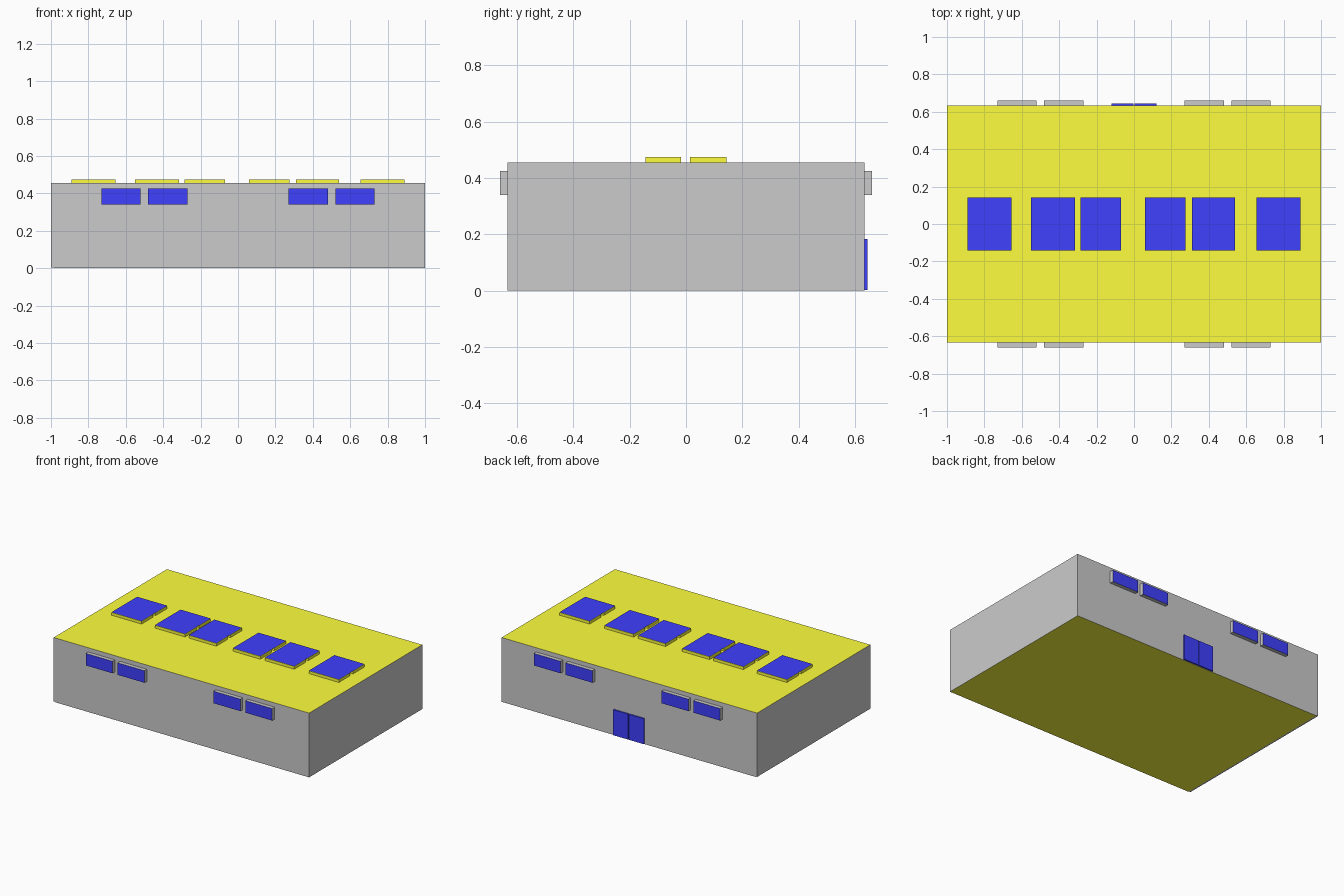
import bpy, bmesh
from mathutils import Vector

if "Cube" in bpy.data.objects:
    bpy.data.objects.remove(bpy.data.objects["Cube"])


def material(name, color):
    m = bpy.data.materials.new(name)
    m.diffuse_color = (*color, 1)
    m.use_nodes = True
    m.node_tree.nodes["Principled BSDF"].inputs["Base Color"].default_value = m.diffuse_color
    return m


GREY = material("wall_grey", (0.8, 0.8, 0.8))
YELLOW = material("roof_yellow", (1, 1, 0.05))
BLUE = material("glass_blue", (0.05, 0.05, 1))


def box(name, lo, hi, base, accent=None, directions=()):
    """Box between two corners; faces pointing along directions get the accent."""
    lo, hi = Vector(lo), Vector(hi)
    bm = bmesh.new()
    bmesh.ops.create_cube(bm, size=1)
    for v in bm.verts:
        v.co = (lo + hi) / 2 + v.co * (hi - lo)
    bm.normal_update()
    for f in bm.faces:
        if any(f.normal.dot(Vector(d)) > 0.9 for d in directions):
            f.material_index = 1
    mesh = bpy.data.meshes.new(name)
    bm.to_mesh(mesh)
    bm.free()
    mesh.materials.append(base)
    if accent:
        mesh.materials.append(accent)
    ob = bpy.data.objects.new(name, mesh)
    bpy.context.collection.objects.link(ob)
    return ob


def panel(name, x0, x1, y0, y1, z, mat):
    """Single flat horizontal sheet."""
    mesh = bpy.data.meshes.new(name)
    mesh.from_pydata([(x0, y0, z), (x1, y0, z), (x1, y1, z), (x0, y1, z)],
                     [], [(0, 1, 2, 3)])
    mesh.materials.append(mat)
    ob = bpy.data.objects.new(name, mesh)
    bpy.context.collection.objects.link(ob)


W, D, H = 1.0, 0.633, 0.455

# Hall with yellow roof, and a floor stopping just short of the left wall
box("hall_walls_and_roof", (-W, -D, 0.003), (W, D, H), GREY, YELLOW, [(0, 0, 1)])
box("floor", (-0.985, -D, 0), (W, D, 0.003), GREY, YELLOW, [(0, 0, -1)])

# High windows: two pairs on the front and two on the back
for side, label in ((-1, "front"), (1, "back")):
    for i, x in enumerate((-0.625, -0.375, 0.375, 0.625)):
        ya, yb = sorted((side * D, side * 0.66))
        box(f"{label}_window_{i + 1}", (x - 0.105, ya, 0.34), (x + 0.105, yb, 0.425),
            GREY, BLUE, [(0, side, 0)])

# Skylights: two yellow kerbs under one sheet of glass
for i, (x0, x1) in enumerate(((-0.89, -0.655), (-0.55, -0.315), (-0.285, -0.07),
                              (0.06, 0.275), (0.31, 0.54), (0.655, 0.89))):
    for label, y0, y1 in (("front", -0.143, -0.017), ("back", 0.015, 0.143)):
        box(f"skylight_{i + 1}_{label}_kerb", (x0, y0, H), (x1, y1, 0.475), YELLOW)
    panel(f"skylight_{i + 1}_glass", x0, x1, -0.143, 0.143, 0.4765, BLUE)

# Double door in the back wall
for label, x0, x1 in (("left", 0.002, 0.12), ("right", -0.12, -0.002)):
    box(f"door_{label}_leaf", (x0, D, 0.003), (x1, 0.643, 0.183), BLUE)
